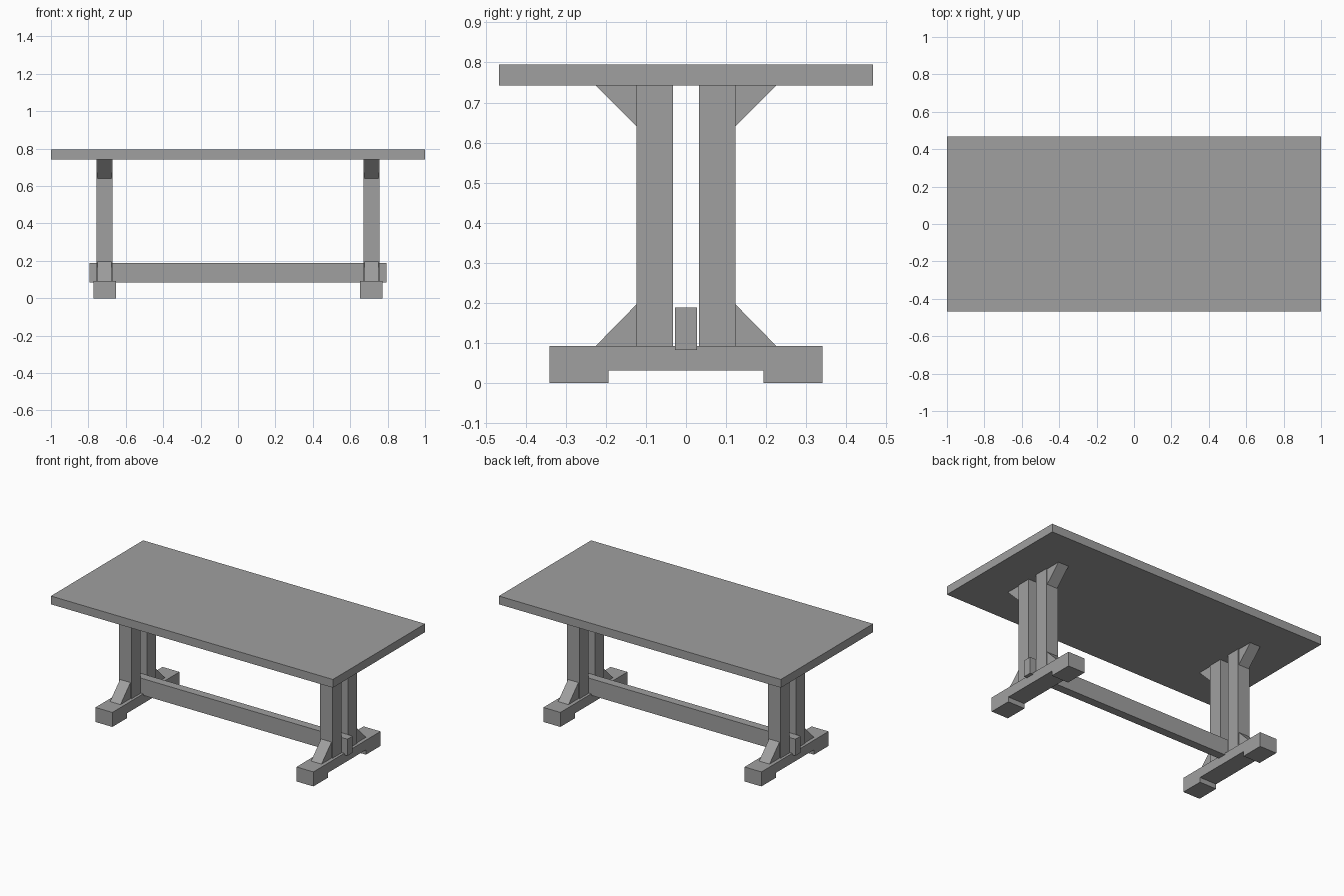
import bpy
import bmesh

cube = bpy.data.objects.get("Cube")
if cube:
    bpy.data.objects.remove(cube, do_unlink=True)

grey = bpy.data.materials.new("plain grey")
grey.use_nodes = True
colour = (0.35, 0.35, 0.35, 1)
grey.diffuse_color = colour
grey.node_tree.nodes["Principled BSDF"].inputs["Base Color"].default_value = colour


def prism(name, profile, x0, x1):
    """Extrude a (y, z) outline along x."""
    bm = bmesh.new()
    face = bm.faces.new([bm.verts.new((x0, y, z)) for y, z in profile])
    ext = bmesh.ops.extrude_face_region(bm, geom=[face])
    verts = [v for v in ext["geom"] if isinstance(v, bmesh.types.BMVert)]
    bmesh.ops.translate(bm, verts=verts, vec=(x1 - x0, 0, 0))
    bmesh.ops.recalc_face_normals(bm, faces=bm.faces)
    mesh = bpy.data.meshes.new(name)
    bm.to_mesh(mesh)
    bm.free()
    mesh.materials.append(grey)
    obj = bpy.data.objects.new(name, mesh)
    bpy.context.collection.objects.link(obj)


def box(name, x0, x1, y0, y1, z0, z1):
    prism(name, [(y0, z0), (y1, z0), (y1, z1), (y0, z1)], x0, x1)


TOP_Z, FOOT_Z = 0.742, 0.093
POST_IN, POST_OUT, BRACE_OUT = 0.033, 0.124, 0.225
LEG_X = 0.713

# Tabletop and the long stretcher between the legs
box("tabletop", -1, 1, -0.467, 0.467, TOP_Z, 0.795)
box("stretcher", -0.795, 0.795, -0.027, 0.027, 0.083, 0.189)

for side, sx in (("left", 1), ("right", -1)):
    cx = sx * LEG_X
    # Foot with a shallow notch underneath
    half_foot = [(0.193, 0.031), (0.193, 0), (0.34, 0), (0.34, FOOT_Z)]
    outline = half_foot + [(-y, z) for y, z in reversed(half_foot)]
    prism(f"{side}_foot", outline, cx - 0.06, cx + 0.06)

    for end, sy in (("back", 1), ("front", -1)):
        # Twin posts
        ys = sorted((sy * POST_IN, sy * POST_OUT))
        box(f"{side}_{end}_post", cx - 0.043, cx + 0.043, *ys, FOOT_Z, TOP_Z)
        # Triangular braces against the foot and the tabletop
        for level, z, tip in (("lower", FOOT_Z, 0.196), ("upper", TOP_Z, 0.641)):
            tri = [(sy * POST_OUT, z), (sy * BRACE_OUT, z), (sy * POST_OUT, tip)]
            prism(f"{side}_{end}_{level}_brace", tri, cx - 0.037, cx + 0.037)
